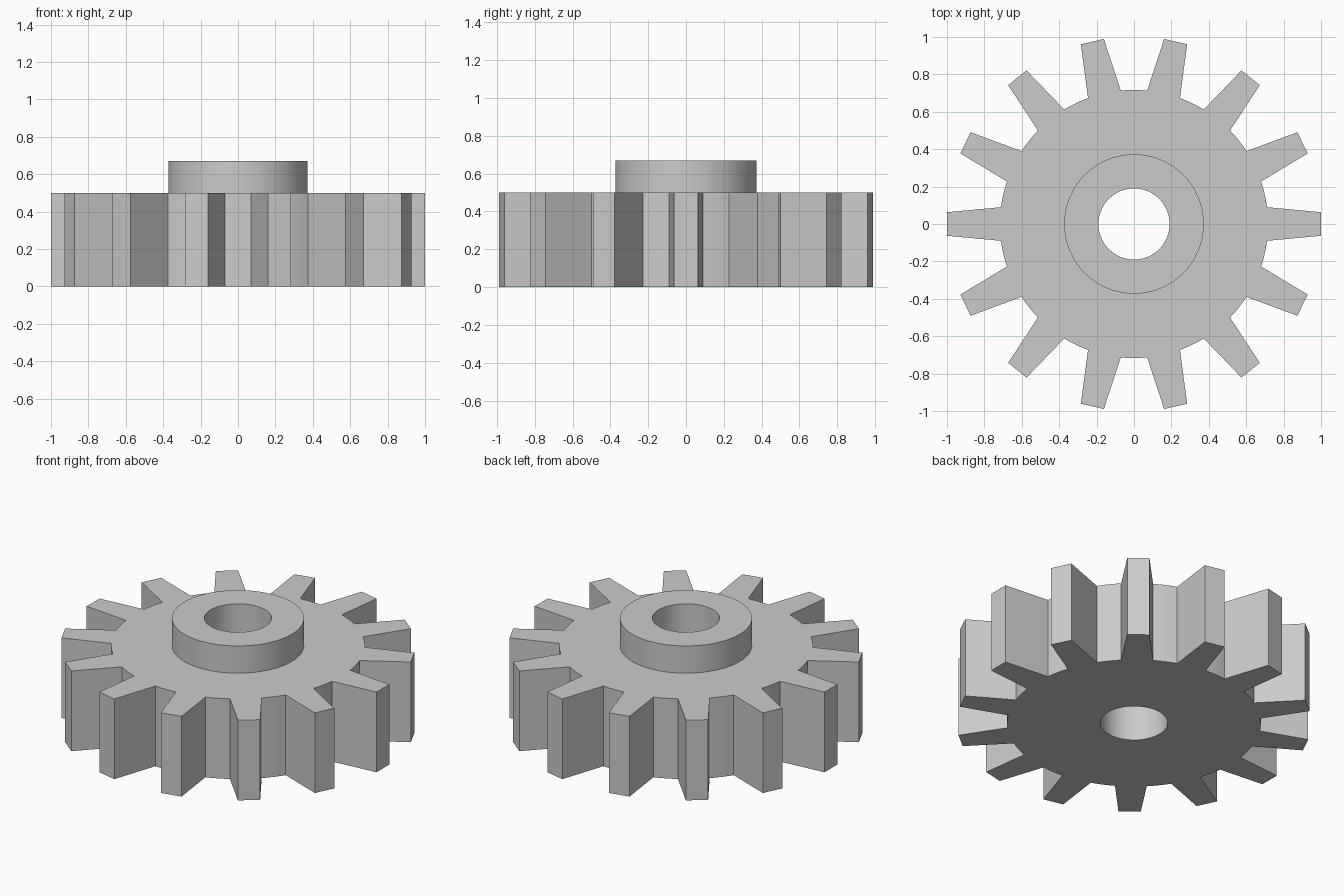
import bpy, bmesh
from math import atan2, cos, sin, pi, hypot, radians

TEETH = 14
HEIGHT, HUB_TOP = 0.5, 0.67
BORE_R, HUB_R = 0.19, 0.373
VALLEY_STEPS = 4

cube = bpy.data.objects.get("Cube")
if cube:
    bpy.data.objects.remove(cube, do_unlink=True)

# One tooth plus the valley that follows it, as (radius, angle) points
root_r, root_a = hypot(0.711, 0.09), atan2(0.09, 0.711)
tip_r, tip_a = hypot(1, 0.063), atan2(0.063, 1)
pitch = 2 * pi / TEETH
tooth = [(root_r, -root_a), (tip_r, -tip_a), (tip_r, tip_a), (root_r, root_a)]
valley = pitch - 2 * root_a
tooth += [(root_r, root_a + valley * i / VALLEY_STEPS) for i in range(1, VALLEY_STEPS)]
outline = [(r, a + pitch * k) for k in range(TEETH) for r, a in tooth]

bm = bmesh.new()


def ring(z, radius=None):
    """Loop of vertices: a circle, or the toothed outline when no radius is given."""
    return [bm.verts.new(((radius or r) * cos(a), (radius or r) * sin(a), z))
            for r, a in outline]


# Closed section: bore, underside, toothed rim, top face, hub wall, hub top
rings = [ring(0, BORE_R), ring(0), ring(HEIGHT),
         ring(HEIGHT, HUB_R), ring(HUB_TOP, HUB_R), ring(HUB_TOP, BORE_R)]
count = len(outline)
for lower, upper in zip(rings, rings[1:] + rings[:1]):
    for i in range(count):
        j = (i + 1) % count
        bm.faces.new((lower[i], lower[j], upper[j], upper[i]))
bmesh.ops.recalc_face_normals(bm, faces=bm.faces)

mesh = bpy.data.meshes.new("toothed_wheel")
bm.to_mesh(mesh)
bm.free()
gear = bpy.data.objects.new("toothed_wheel", mesh)
bpy.context.collection.objects.link(gear)

# Plain grey metal
grey = bpy.data.materials.new("light_grey")
grey.use_nodes = True
colour = (0.6, 0.6, 0.6, 1)
grey.diffuse_color = colour
grey.node_tree.nodes["Principled BSDF"].inputs["Base Color"].default_value = colour
mesh.materials.append(grey)

# Round bore, hub and valleys with crisp edges
bpy.ops.object.select_all(action="DESELECT")
gear.select_set(True)
bpy.context.view_layer.objects.active = gear
bpy.ops.object.shade_smooth_by_angle(angle=radians(30))
